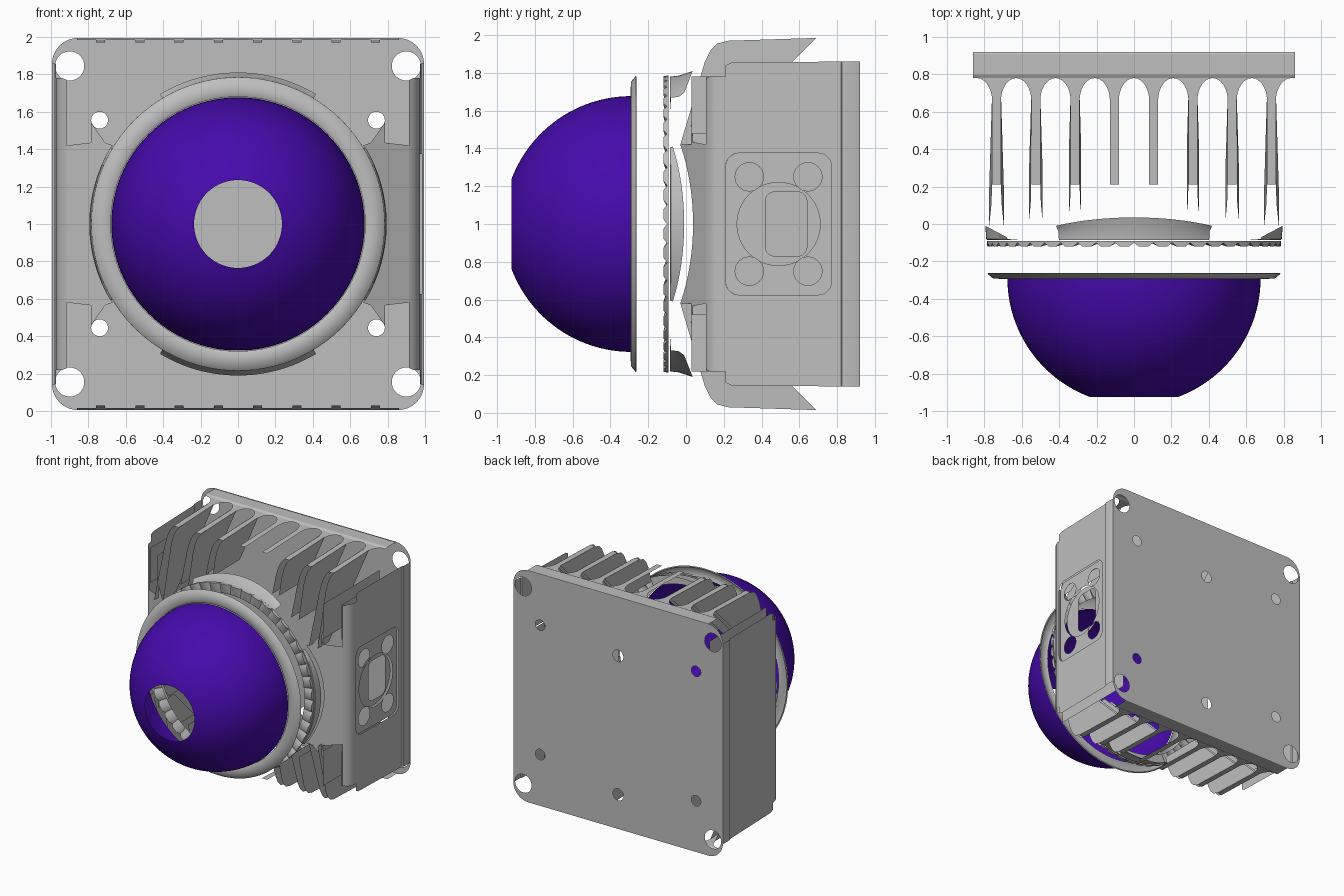
import bpy, bmesh, math
from mathutils import Vector, Matrix

cube = bpy.data.objects.get("Cube")
if cube:
    bpy.data.objects.remove(cube, do_unlink=True)


def material(name, rgb):
    m = bpy.data.materials.new(name)
    m.use_nodes = True
    m.diffuse_color = (*rgb, 1)
    m.node_tree.nodes["Principled BSDF"].inputs["Base Color"].default_value = (*rgb, 1)
    return m


GREY = material("housing grey", (0.52, 0.52, 0.52))
PURPLE = material("dome purple", (0.06, 0.003, 0.41))
MID = 1.0  # height of the lens axis


def finish(name, mesh, mat, smooth=False):
    mesh.materials.clear()
    mesh.materials.append(mat)
    ob = bpy.data.objects.new(name, mesh)
    bpy.context.collection.objects.link(ob)
    if smooth:
        bpy.ops.object.select_all(action='DESELECT')
        ob.select_set(True)
        bpy.context.view_layer.objects.active = ob
        bpy.ops.object.shade_smooth_by_angle(angle=math.radians(35))
    return ob


def loft(name, rows, mat=GREY, smooth=False):
    """Surface through equal-length rows of points."""
    bm = bmesh.new()
    grid = [[bm.verts.new(p) for p in row] for row in rows]
    for a, b in zip(grid, grid[1:]):
        for i in range(len(a) - 1):
            bm.faces.new((a[i], a[i + 1], b[i + 1], b[i]))
    bmesh.ops.remove_doubles(bm, verts=bm.verts, dist=1e-5)
    mesh = bpy.data.meshes.new(name)
    bm.to_mesh(mesh)
    bm.free()
    return finish(name, mesh, mat, smooth)


def circle(u, v, r, n=32):
    return [(u + r * math.cos(2 * math.pi * i / n), v + r * math.sin(2 * math.pi * i / n))
            for i in range(n)]


def rounded(u, v, hu, hv, r, n=8):
    pts = []
    for q, (su, sv) in enumerate(((1, 1), (-1, 1), (-1, -1), (1, -1))):
        for i in range(n + 1):
            a = math.pi / 2 * (q + i / n)
            pts.append((u + su * (hu - r) + r * math.cos(a), v + sv * (hv - r) + r * math.sin(a)))
    return pts


def sheet(name, loops, origin, u, v):
    """Flat sheet with holes: first loop is the outline."""
    cu = bpy.data.curves.new(name, 'CURVE')
    cu.dimensions = '2D'
    cu.fill_mode = 'BOTH'
    for loop in loops:
        s = cu.splines.new('POLY')
        s.points.add(len(loop) - 1)
        s.use_cyclic_u = True
        for p, (a, b) in zip(s.points, loop):
            p.co = (a, b, 0, 1)
    tmp = bpy.data.objects.new("outline", cu)
    bpy.context.collection.objects.link(tmp)
    mesh = bpy.data.meshes.new_from_object(tmp.evaluated_get(bpy.context.evaluated_depsgraph_get()))
    bpy.data.objects.remove(tmp, do_unlink=True)
    u, v = Vector(u).normalized(), Vector(v).normalized()
    m = Matrix((u, v, u.cross(v))).transposed().to_4x4()
    m.translation = origin
    mesh.transform(m)
    mesh.name = name
    return finish(name, mesh, GREY)


def revolve(name, profile, mat=GREY, a0=0, a1=360, n=96, edge=None):
    """Turn (radius, y) points about the lens axis; edge can move y by angle."""
    rows = []
    for i in range(n + 1):
        a = math.radians(a0 + (a1 - a0) * i / n)
        rows.append([(r * math.cos(a), y + (edge(k, i / n) if edge else 0), MID + r * math.sin(a))
                     for k, (r, y) in enumerate(profile)])
    return loft(name, rows, mat, True)


# Dome with open front
R, CY = 0.677, -0.29
cut = math.asin(0.235 / R)
arc = [cut + (math.pi / 2 - cut) * i / 24 for i in range(25)]
revolve("dome", [(R * math.sin(a), CY - R * math.cos(a)) for a in arc], PURPLE)

# Dome bezel and knurled ring
revolve("dome_bezel", [(0.68, -0.285), (0.70, -0.295), (0.755, -0.29), (0.785, -0.265), (0.775, -0.262)])
revolve("knurled_ring", [(0.70, -0.10), (0.77, -0.118), (0.785, -0.12), (0.785, -0.092)], n=192,
        edge=lambda k, t: 0.02 if k in (1, 2) and round(t * 192) % 4 == 0 else 0)

# Four clamp tabs, the side pair shallower
TALL = [(0.70, -0.08), (0.78, -0.085), (0.785, -0.04), (0.81, -0.01)]
SHALLOW = [(0.70, -0.08), (0.785, -0.085), (0.79, -0.08), (0.795, -0.07)]
for side, a, profile, bow in (("left", 0, SHALLOW, 0.06), ("top", 90, TALL, 0.045),
                              ("right", 180, SHALLOW, 0.06), ("bottom", 270, TALL, 0.045)):
    revolve(side + "_clamp_tab", profile, a0=a - 31, a1=a + 31, n=32,
            edge=lambda k, t: bow * (1 - (2 * t - 1) ** 2) if k == 3 else 0)

# Back plate with screw holes
holes = [circle(sx * 0.9, sz * 0.845, 0.078) for sx in (-1, 1) for sz in (-1, 1)]
holes += [circle(sx * 0.74, sz * 0.555, 0.045) for sx in (-1, 1) for sz in (-1, 1)]
holes += [circle(0, 0.49, 0.05), circle(0, -0.7, 0.05)]
outline = rounded(0, 0, 0.995, 0.995, 0.14)
sheet("back_plate", [outline] + holes, (0, 0.92, MID), (-1, 0, 0), (0, 0, 1))


def fin_edge(d):
    """Depth of the sloped front at a distance d from the axis."""
    return -0.03 + (d - 0.42) * 0.3


def fin_half(d):
    return 0.024 + 0.03 * (0.99 - d)


for s, end in ((1, "top"), (-1, "bottom")):
    # Plate rim
    loft(end + "_rim", [[(-0.86 * s, y, MID + s * d), (0.86 * s, y, MID + s * d)]
                        for y, d in ((0.78, 0.985), (0.80, 0.995), (0.91, 0.995), (0.92, 0.99))])
    for k in range(8):
        x = -0.735 + 0.21 * k
        # Fin crest flaring into the rim
        rows = []
        for y in [0.21, 0.66] + [0.66 + 0.12 * math.sin(math.pi / 2 * i / 8) for i in range(1, 9)]:
            t = max(0, (y - 0.66) / 0.12)
            w = 0.024 + 0.081 * (1 - math.sqrt(max(0, 1 - t * t)))
            z = MID + s * (0.97 + 0.015 * (y - 0.21) / 0.57)
            rows.append([(x - w * s, y, z), (x + w * s, y, z)])
        loft(f"{end}_fin_crest_{k}", rows)
        if 2 < k < 5:
            continue
        # Drafted fin walls between sloped front and inner diagonal
        low = max(0.42, math.sqrt(0.79 ** 2 - min(0.78, abs(x)) ** 2))
        outer = [(fin_edge(low), low), (0.10, 0.86), (0.13, 0.92), (0.165, 0.955), (0.22, 0.97), (0.69, 0.985)]
        start = 0.69 - (0.985 - low)
        inner = [(start + (0.69 - start) * i / 5, low + (0.985 - low) * i / 5) for i in range(6)]
        for f, label in ((-1, "a"), (1, "b")):
            loft(f"{end}_fin_wall_{k}{label}",
                 [[(x + f * fin_half(d), y, MID + s * d) for y, d in line] for line in
                  ((outer, inner) if f * s > 0 else (inner, outer))])

for s, side in ((1, "left"), (-1, "right")):
    # Side rim, wall and rounded front edge
    def wrap(name, pts):
        rows = [[(s * x, y, MID - h), (s * x, y, MID + h)] for x, y, h in pts]
        loft(name, rows if s < 0 else rows[::-1], smooth=True)
    wrap(side + "_rim", [(0.985, 0.82, 0.86), (0.995, 0.825, 0.86), (0.995, 0.91, 0.86), (0.99, 0.92, 0.86)])
    wrap(side + "_front_edge", [(0.915, 0.107, 0.77), (0.94, 0.125, 0.78), (0.958, 0.15, 0.78),
                                (0.969, 0.18, 0.78), (0.973, 0.21, 0.78)])
    wall = [(0, -0.84), (0.03, -0.855), (0.61, -0.86), (0.61, 0.86), (0.03, 0.855), (0, 0.84)]
    loops = [[(s * a, b) for a, b in wall]]
    if s > 0:
        loops.append(rounded(0.28, 0, 0.28, 0.375, 0.07))
    sheet(side + "_wall", loops, (s * 0.973, 0.21, MID), (0.012, s * 0.61, 0), (0, 0, 1))

    # Sloped front cheek trimmed around the ring
    rows = []
    for i in range(-36, 37):
        z = i * 0.015
        a = abs(z)
        x0 = math.sqrt(0.79 ** 2 - a * a) if a < 0.425 else 0.70 + (a - 0.42) * 0.7
        x1 = 0.915 if a < 0.425 else 0.785
        row = [(s * x, -0.03 + (x - 0.67) * 0.56, MID + z) for x in (x0, max(x0, x1))]
        rows.append(row if s > 0 else row[::-1])
    loft(side + "_front_cheek", rows)
    # Screw pocket walls, inner and outer
    for e, end in ((1, "upper"), (-1, "lower")):
        for part, x, y0, y1 in (("inner", 0.785, 0.03, 0.8), ("outer", 0.91, 0.107, 0.56)):
            loft(f"{side}_{end}_{part}_pocket_wall",
                 [[(s * x, y, MID + e * z) for y in (y0, y1)] for z in (0.48, 0.78)])

# Recessed connector panel on the left wall
panel = [rounded(0, 0, 0.28, 0.375, 0.07), circle(0, 0, 0.22, 48)]
panel += [circle(a * 0.155, b * 0.25, 0.075) for a in (-1, 1) for b in (-1, 1)]
sheet("connector_panel", panel, (0.965, 0.49, MID), (0.012, 0.61, 0), (0, 0, 1))
sheet("connector_socket", [circle(0, 0, 0.22, 48), rounded(0.04, 0, 0.11, 0.17, 0.05)],
      (0.945, 0.49, MID), (0.012, 0.61, 0), (0, 0, 1))
